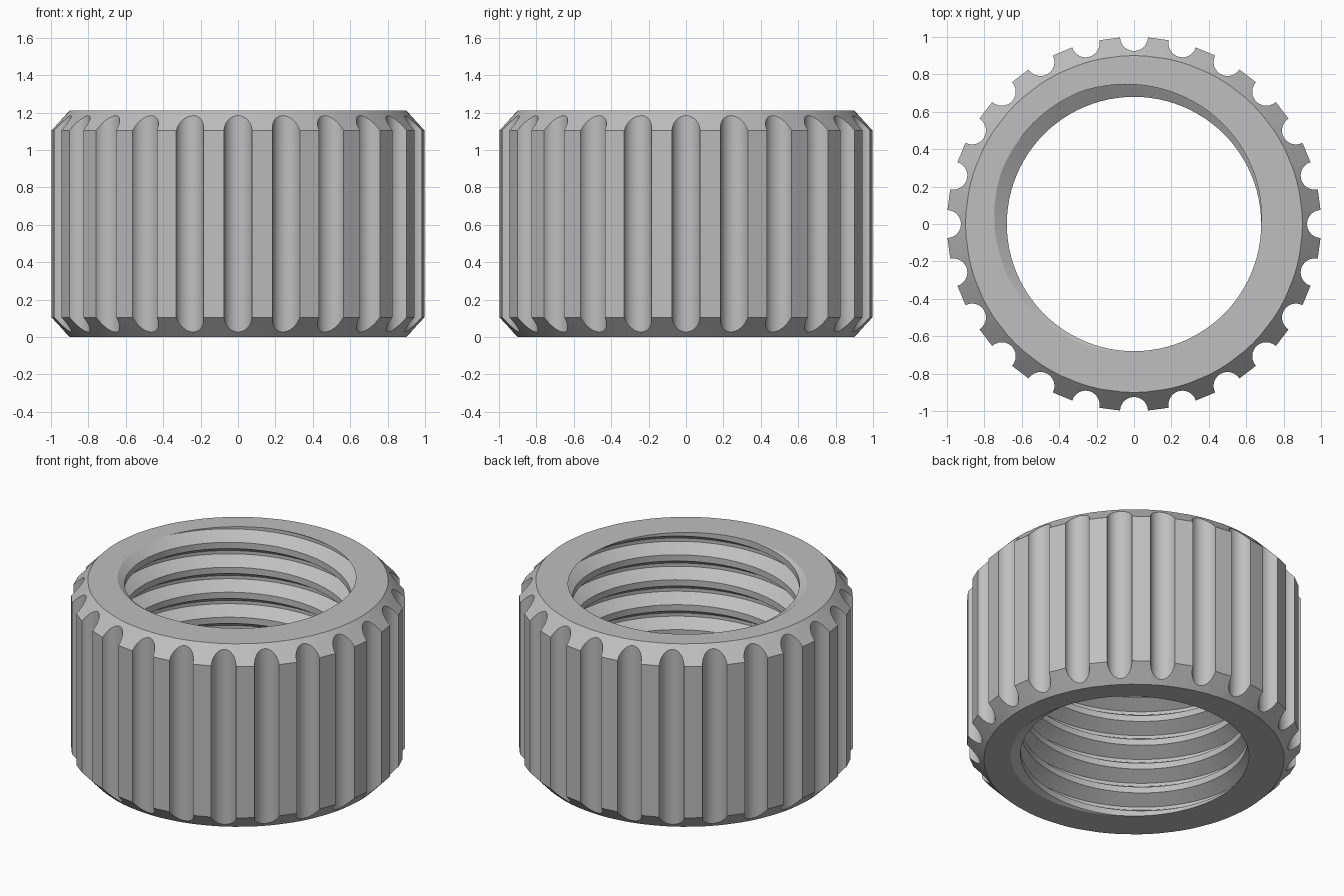
import bpy, bmesh, math
from math import pi, cos, sin
from mathutils import Vector

cube = bpy.data.objects.get("Cube")
if cube:
    bpy.data.objects.remove(cube, do_unlink=True)

HEIGHT = 1.21
RIM = 0.9            # radius of the flat end rings
CHAMFER = 0.105      # chamfer height
FLUTES, FLUTE_R, ARC = 24, 0.075, 12
MINOR, MAJOR, PITCH, STEPS = 0.68, 0.762, 0.165, 96

steel = bpy.data.materials.new("steel_grey")
steel.use_nodes = True
colour = (0.52, 0.52, 0.52, 1)
steel.diffuse_color = colour
steel.node_tree.nodes["Principled BSDF"].inputs["Base Color"].default_value = colour

bm = bmesh.new()

# Internal thread: a helical strip sharing its corners from turn to turn
profile = [(0, MINOR), (0.31, MAJOR), (0.44, MAJOR), (0.75, MINOR)]
start, end = -10 * STEPS, 2 * STEPS
corners = {}
for s in range(start, end + STEPS + 1):
    a = 2 * pi * s / STEPS
    for j, (f, r) in enumerate(profile):
        z = HEIGHT + PITCH * (s / STEPS + f - 0.75)
        corners[s, j] = bm.verts.new((r * cos(a), r * sin(a), z))
    corners[s - STEPS, len(profile)] = corners[s, 0]
for s in range(start, end):
    for j in range(len(profile)):
        bm.faces.new((corners[s, j], corners[s + 1, j],
                      corners[s + 1, j + 1], corners[s, j + 1]))

# Trim the thread to the height of the nut
for z, up in ((0, -1), (HEIGHT, 1)):
    bmesh.ops.bisect_plane(bm, geom=bm.verts[:] + bm.edges[:] + bm.faces[:], dist=1e-5,
                           plane_co=(0, 0, z), plane_no=(0, 0, up), clear_outer=True)
bmesh.ops.delete(bm, geom=[v for v in bm.verts if not v.link_faces], context='VERTS')
bmesh.ops.remove_doubles(bm, verts=bm.verts[:], dist=1e-4)

# Fluted outline: concave arcs joined by flat lands
outline = []
first = math.acos(-FLUTE_R / 2)
for i in range(FLUTES):
    turn = 2 * pi * i / FLUTES
    for k in range(ARC + 1):
        a = 2 * pi - first - (2 * pi - 2 * first) * k / ARC
        x, y = 1 + FLUTE_R * cos(a), FLUTE_R * sin(a)
        outline.append(Vector((x * cos(turn) - y * sin(turn),
                               x * sin(turn) + y * cos(turn))))

# Four rings: lower rim, lower chamfer edge, upper chamfer edge, upper rim
rings = [[], [], [], []]
for p in outline:
    rim = p.normalized() * RIM
    rise = CHAMFER * (p.length - RIM) / (1 - RIM)
    for ring, (q, z) in zip(rings, ((rim, 0), (p, rise), (p, HEIGHT - rise), (rim, HEIGHT))):
        ring.append(bm.verts.new((q.x, q.y, z)))
n = len(outline)
for low, high in zip(rings, rings[1:]):
    for i in range(n):
        k = (i + 1) % n
        bm.faces.new((low[i], low[k], high[k], high[i]))

# Flat end rings between the rim and the thread opening
for z in (0, HEIGHT):
    edges = [e for e in bm.edges if e.is_boundary
             and all(abs(v.co.z - z) < 1e-4 for v in e.verts)]
    bmesh.ops.triangle_fill(bm, edges=edges, use_beauty=True, normal=(0, 0, 1 if z else -1))

bmesh.ops.recalc_face_normals(bm, faces=bm.faces[:])
mesh = bpy.data.meshes.new("knurled_nut")
bm.to_mesh(mesh)
bm.free()
mesh.materials.append(steel)
nut = bpy.data.objects.new("knurled_nut", mesh)
bpy.context.collection.objects.link(nut)

bpy.ops.object.select_all(action='DESELECT')
nut.select_set(True)
bpy.context.view_layer.objects.active = nut
bpy.ops.object.shade_smooth_by_angle(angle=math.radians(25))
